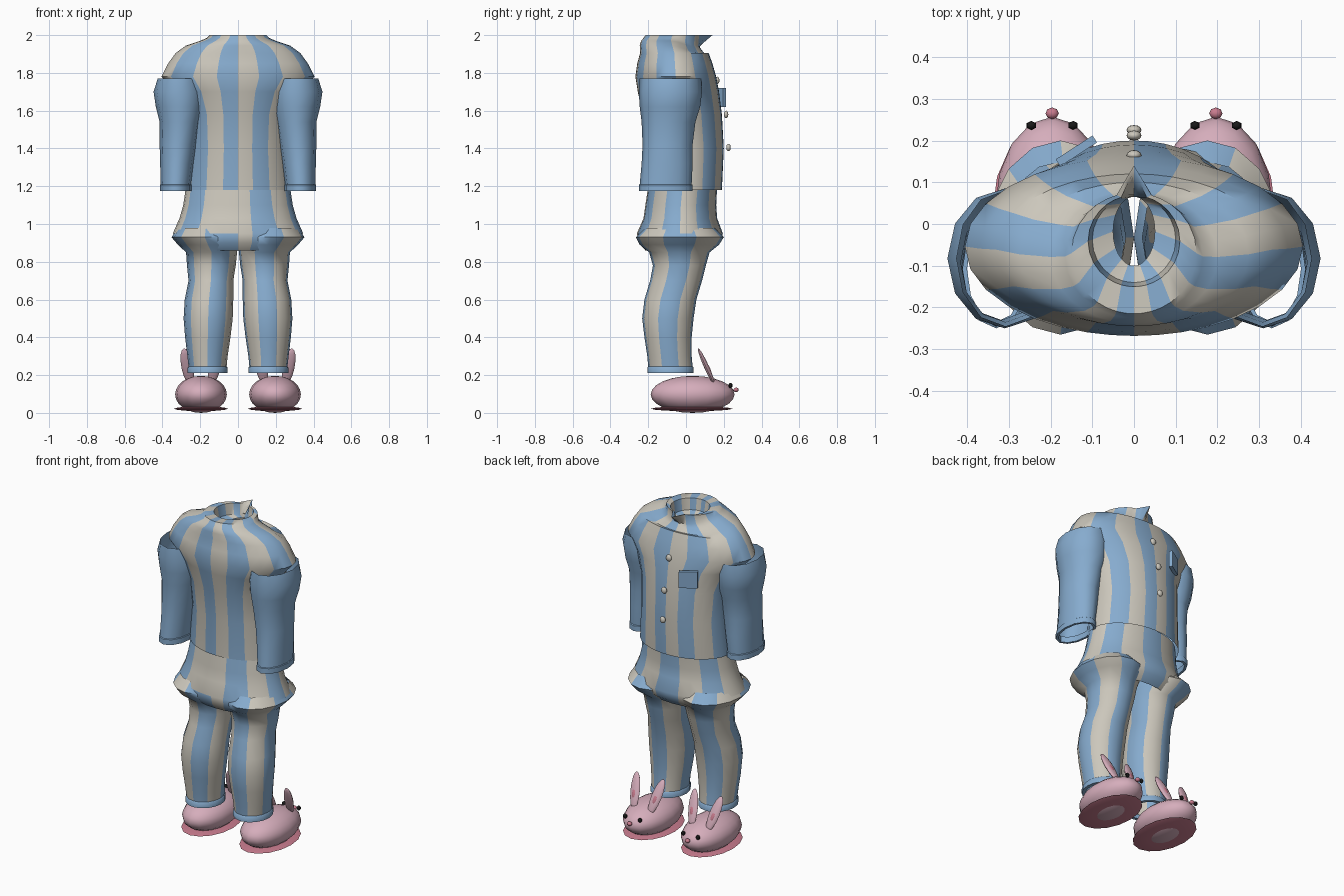
import bpy, bmesh, math
from mathutils import Vector, Matrix

if "Cube" in bpy.data.objects:
    bpy.data.objects.remove(bpy.data.objects["Cube"])


def mat(name, rgb):
    m = bpy.data.materials.new(name)
    m.diffuse_color = (*rgb, 1)
    m.use_nodes = True
    m.node_tree.nodes["Principled BSDF"].inputs["Base Color"].default_value = m.diffuse_color
    return m


BLUE = mat("stripe blue", (0.24, 0.41, 0.62))
CREAM = mat("stripe cream", (0.60, 0.57, 0.50))
PINK = mat("slipper pink", (0.67, 0.42, 0.50))
ROSE = mat("rose pink", (0.58, 0.20, 0.27))
BLACK = mat("eye black", (0.01, 0.01, 0.01))


def finish(name, bm, mats, angle=50):
    bmesh.ops.recalc_face_normals(bm, faces=bm.faces)
    me = bpy.data.meshes.new(name)
    bm.to_mesh(me)
    bm.free()
    for m in mats:
        me.materials.append(m)
    ob = bpy.data.objects.new(name, me)
    bpy.context.collection.objects.link(ob)
    bpy.ops.object.select_all(action='DESELECT')
    bpy.context.view_layer.objects.active = ob
    ob.select_set(True)
    bpy.ops.object.shade_smooth_by_angle(angle=math.radians(angle))
    return ob


def tube(name, rings, segs, mats, stripes=0, offset=0.0, warp=0.0, adjust=None, keep=None, flip=None):
    """Rings are (z, x min, x max, y min, y max); stripes alternate around the tube."""
    bm = bmesh.new()
    rows = []
    for k, (z, x0, x1, y0, y1) in enumerate(rings):
        row = []
        for i in range(segs):
            t = 2 * math.pi * (i / segs) + math.radians(offset)
            t -= math.radians(warp) * math.sin(2 * t)
            # angle 0 points to -y and runs towards +x
            co = Vector(((x0 + x1) / 2 + (x1 - x0) / 2 * math.sin(t),
                         (y0 + y1) / 2 - (y1 - y0) / 2 * math.cos(t), z))
            if adjust:
                co = adjust(k, i, co)
            row.append(bm.verts.new(co))
        rows.append(row)
    for k, (a, b) in enumerate(zip(rows, rows[1:])):
        for i in range(segs):
            j = (i + 1) % segs
            if keep and not keep(k, (a[i].co + a[j].co) / 2):
                continue
            f = bm.faces.new((a[i], a[j], b[j], b[i]))
            if stripes:
                f.material_index = (i * stripes // segs) % 2
                if flip and flip(k, i):
                    f.material_index = 1 - f.material_index
    bmesh.ops.delete(bm, geom=[v for v in bm.verts if not v.link_faces], context='VERTS')
    return finish(name, bm, mats)


def ball(name, loc, size, m, rot=(0, 0, 0), segs=12, rings=8):
    bm = bmesh.new()
    bmesh.ops.create_uvsphere(bm, u_segments=segs, v_segments=rings, radius=1)
    bm.transform(Matrix.Diagonal((*size, 1)))
    ob = finish(name, bm, [m])
    ob.location, ob.rotation_euler = loc, rot
    return ob


def sym(z, a, y0, y1):
    return (z, -a, a, y0, y1)


# pyjama shirt with a short standing collar that folds into the neck hole
shirt = [sym(1.18, .285, -.21, .19), sym(1.40, .27, -.21, .20), sym(1.58, .28, -.23, .19),
         sym(1.70, .33, -.255, .175), sym(1.78, .405, -.268, .16), sym(1.85, .37, -.258, .14),
         sym(1.905, .33, -.243, .12), sym(1.945, .275, -.245, .10), sym(1.97, .20, -.238, .08),
         sym(1.985, .165, -.225, .07), sym(2.0, .15, -.215, .075), sym(1.997, .11, -.15, .068),
         sym(1.93, .10, -.14, .065), sym(1.915, .05, -.10, .065)]


def collar_shape(k, i, co):
    if 7 <= k <= 9:
        co.z -= .045 * max(0, min(1, (co.y + .06) / .13))
    if k in (10, 11) and abs(i - 16) < 2:  # collar point juts forward
        co.y += (.065 if k == 10 else .06) / (1 + abs(i - 16))
    return co


tube("shirt", shirt, 32, [CREAM, BLUE], 16, 0, 9, collar_shape)

# sleeves and cuffs
sleeve = [(1.21, .25, .41, -.245, .03), (1.32, .235, .412, -.235, .035), (1.42, .22, .415, -.23, .035),
          (1.54, .20, .415, -.235, .05), (1.62, .18, .435, -.245, .075), (1.70, .172, .447, -.25, .085),
          (1.77, .19, .425, -.245, .08)]
cuff = [(1.21, .25, .41, -.245, .03), (1.207, .246, .414, -.25, .035), (1.175, .246, .414, -.25, .035),
        (1.175, .26, .40, -.235, .02), (1.21, .26, .40, -.235, .02)]
for s, side in ((1, "right"), (-1, "left")):
    for part, rings in (("sleeve", sleeve), ("cuff", cuff)):
        r = [(z, *sorted((s * a, s * b)), c, d) for z, a, b, c, d in rings]
        tube(f"{part}_{side}", r, 12, [BLUE])

# seat of the trousers, with a flap hanging between the legs
seat = [sym(1.20, .275, -.20, .165), sym(1.10, .29, -.215, .16), sym(1.03, .31, -.225, .165),
        sym(.95, .345, -.26, .195), sym(.90, .33, -.25, .18), sym(.86, .28, -.215, .135)]
tube("trouser_seat", seat, 28, [CREAM, BLUE], 14, -12.86,
     keep=lambda k, c: k < 3 or abs(c.x) < .12,
     flip=lambda k, i: (22 <= i <= 27) if k < 3 else i < 1)

# trouser legs, puffed at the top, with blue ankle bands
leg = [(.98, .02, .32, -.215, .15), (.93, .0, .352, -.265, .2), (.89, .0, .318, -.245, .175),
       (.85, .005, .275, -.195, .125), (.78, .012, .27, -.175, .105),
       (.70, .025, .262, -.19, .085), (.60, .025, .282, -.22, .055), (.50, .028, .288, -.232, .04),
       (.40, .04, .28, -.22, .03), (.30, .055, .268, -.205, .03), (.245, .06, .262, -.20, .035)]
band = [(.245, .06, .262, -.20, .035), (.24, .055, .267, -.205, .04), (.21, .055, .267, -.205, .04),
        (.21, .075, .247, -.185, .02)]
for s, side, off in ((1, "right", -22.5), (-1, "left", 0)):
    r = [(z, *sorted((s * a, s * b)), c, d) for z, a, b, c, d in leg]
    tube(f"trouser_leg_{side}", r, 16, [BLUE, CREAM], 8, off)
    r = [(z, *sorted((s * a, s * b)), c, d) for z, a, b, c, d in band]
    tube(f"ankle_band_{side}", r, 16, [BLUE])

# shirt buttons
for n, (y, z) in enumerate(((.225, 1.405), (.212, 1.58), (.165, 1.76))):
    ball(f"button_{n + 1}", (0, y, z), (.018, .012, .02), CREAM)

# chest pocket
bm = bmesh.new()
bmesh.ops.create_cube(bm, size=1)
bm.transform(Matrix.Diagonal((.105, .02, .10, 1)))
pocket = finish("pocket", bm, [BLUE], 30)
pocket.location, pocket.rotation_euler = (-.138, .175, 1.67), (0, 0, math.radians(33))

# rabbit slippers
for s, side in ((1, "right"), (-1, "left")):
    cx = s * .196
    ball(f"slipper_{side}", (cx, .035, .098), (.137, .222, .098), PINK, segs=16, rings=12)
    # thin sole rim around the rounded underside
    ball(f"sole_{side}", (cx, .03, .022), (.143, .217, .013), ROSE, segs=16, rings=6)
    ball(f"nose_{side}", (cx, .265, .122), (.016, .014, .012), ROSE, segs=8, rings=6)
    for e in (-1, 1):
        tag = f"{side}_{'outer' if e == s else 'inner'}"
        ball(f"eye_{tag}", (cx + e * .05, .236, .145), (.013, .011, .014), BLACK, segs=6, rings=6)
        # long ears leaning back, with a small rose lining
        tilt = (math.radians(24), math.radians(e * 11), 0)
        ball(f"ear_{tag}", (cx + e * .072, .108, .245), (.032, .013, .108), PINK, tilt)
        ball(f"ear_lining_{tag}", (cx + e * .071, .122, .235), (.013, .006, .03), ROSE, tilt, 8, 6)
